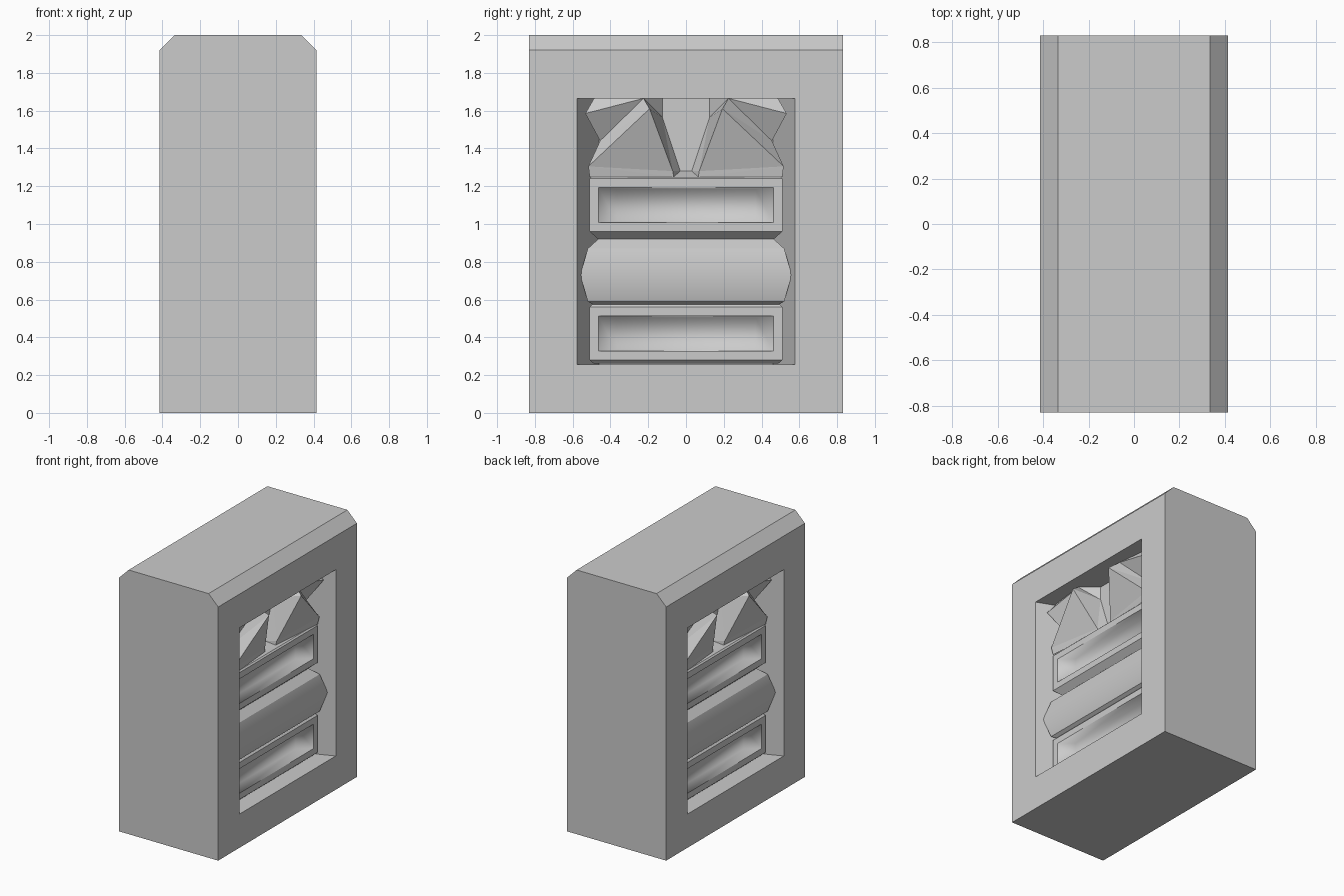
import bpy
import bmesh
import math

if "Cube" in bpy.data.objects:
    bpy.data.objects.remove(bpy.data.objects["Cube"], do_unlink=True)

grey = bpy.data.materials.new("plain_grey")
grey.use_nodes = True
colour = (0.6, 0.6, 0.6, 1)
grey.diffuse_color = colour
grey.node_tree.nodes["Principled BSDF"].inputs["Base Color"].default_value = colour


def finish(bm, name):
    """Turn a bmesh into a named object with the shared material."""
    mesh = bpy.data.meshes.new(name)
    bm.to_mesh(mesh)
    bm.free()
    mesh.materials.append(grey)
    obj = bpy.data.objects.new(name, mesh)
    bpy.context.scene.collection.objects.link(obj)
    return obj


def rectangle(bm, x, half, low, high):
    """Four corner vertices in a plane of constant x."""
    corners = ((-half, low), (half, low), (half, high), (-half, high))
    return [bm.verts.new((x, y, z)) for y, z in corners]


def bridge(bm, a, b):
    """Join two vertex loops with quads."""
    for i in range(len(a)):
        j = (i + 1) % len(a)
        bm.faces.new((a[i], a[j], b[j], b[i]))


WIDE, DEEP, SHOULDER, TOP = 0.415, 0.83, 1.92, 2.0
FLOOR, CEILING, BACK = 0.255, 1.665, 0.12


def make_body():
    """Chamfered block with a tapering niche in each broad side."""
    bm = bmesh.new()
    sides, ridges = [], []
    for s in (1, -1):
        outer = rectangle(bm, s * WIDE, DEEP, 0, SHOULDER)
        opening = rectangle(bm, s * WIDE, 0.577, FLOOR, CEILING)
        back = rectangle(bm, s * BACK, 0.46, FLOOR, CEILING)
        bridge(bm, outer, opening)
        bridge(bm, opening, back)
        bm.faces.new(back)
        ridge = [bm.verts.new((s * 0.335, y, TOP)) for y in (-DEEP, DEEP)]
        bm.faces.new((outer[3], outer[2], ridge[1], ridge[0]))
        sides.append(outer)
        ridges.append(ridge)
    (a, b), (p, q) = sides, ridges
    bm.faces.new((p[0], p[1], q[1], q[0]))
    bm.faces.new((a[0], a[1], b[1], b[0]))
    bm.faces.new((a[0], a[3], p[0], q[0], b[3], b[0]))
    bm.faces.new((a[1], a[2], p[1], q[1], b[2], b[1]))
    bmesh.ops.recalc_face_normals(bm, faces=bm.faces)
    return finish(bm, "body")


# Cross-section of the stacked bars, as (x, z)
BARS = [(BACK, 0.262), (0.29, 0.262), (0.31, 0.28), (0.31, 0.56), (0.295, 0.575),
        (0.32, 0.59), (0.36, 0.73), (0.32, 0.87), (0.265, 0.92), (0.31, 0.96),
        (0.31, 1.24), (0.30, 1.25), (BACK, 1.25)]


def make_bars(name):
    """Two slotted bars around a bulging one; the ends flare outward."""
    bm = bmesh.new()
    ends = [[bm.verts.new((x, s * (x + 0.2), z)) for x, z in BARS] for s in (-1, 1)]
    bridge(bm, *ends)
    for loop in ends:
        bm.faces.new(loop)
    bmesh.ops.recalc_face_normals(bm, faces=bm.faces)
    # bulging middle bar is smooth across its front
    for f in bm.faces:
        if len(f.verts) == 4 and min(v.co.x for v in f.verts) > 0.315:
            f.smooth = True
    # pockets in the two flat bars
    fronts = [f for f in bm.faces if f.normal.x > 0.99 and f.calc_area() > 0.1]
    bmesh.ops.inset_individual(bm, faces=fronts, thickness=0.067)
    result = bmesh.ops.inset_individual(bm, faces=fronts, thickness=0.012)
    for f in fronts + result["faces"]:
        f.smooth = True
    for v in {v for f in fronts for v in f.verts}:
        v.co.x -= 0.085
        v.co.y *= 0.81
    bm.normal_update()
    for e in bm.edges:
        if len(e.link_faces) == 2 and not all(f.smooth for f in e.link_faces):
            e.smooth = False
    return finish(bm, name)


# Half of the faceted crest, mirrored across y
CREST = {
    "outer": (0.32, 0.517, 1.305), "peak": (0.395, 0.193, 1.61),
    "inner": (0.275, 0.07, 1.28), "foot": (0.31, 0.51, 1.25),
    "heel": (0.27, 0.065, 1.25), "fold": (0.255, 0.455, 1.44),
    "tip": (0.345, 0.533, 1.585), "roof": (0.32, 0.225, CEILING),
    "corner": (0.29, 0.487, CEILING), "notch": (0.2, 0.125, 1.565),
    "low": (0.2, 0.03, 1.28), "mid_low": (0.2, 0, 1.28),
    "mid_notch": (0.2, 0, 1.565), "rise": (0.2, 0.125, CEILING),
    "mid_rise": (0.2, 0, CEILING), "mid_heel": (0.27, 0, 1.25),
    "back_top": (BACK, 0.32, CEILING), "back_low": (BACK, 0.32, 1.25),
}
FACETS = [
    "outer peak inner", "outer inner heel", "outer heel foot",
    "outer fold peak", "fold roof peak", "fold tip roof", "tip corner roof",
    "peak notch inner", "notch low inner", "inner low heel",
    "peak roof notch", "roof rise notch",
    "notch mid_notch mid_low low", "rise mid_rise mid_notch notch",
    "low mid_low mid_heel heel",
    "foot outer fold back_low", "back_low fold back_top",
    "fold tip corner back_top",
]


def make_crest(name):
    """Angular gem-like facets around a central wedge-shaped notch."""
    bm = bmesh.new()
    verts = {key: bm.verts.new(co) for key, co in CREST.items()}
    for facet in FACETS:
        bm.faces.new([verts[key] for key in facet.split()])
    bmesh.ops.recalc_face_normals(bm, faces=bm.faces)
    bm.normal_update()
    if sum(f.normal.x * f.calc_area() for f in bm.faces) < 0:
        bmesh.ops.reverse_faces(bm, faces=bm.faces)
    obj = finish(bm, name)
    mirror = obj.modifiers.new("mirror", "MIRROR")
    mirror.use_axis = (False, True, False)
    return obj


make_body()
for side, turn in (("left", 0), ("right", math.pi)):
    for part in (make_bars(side + "_bars"), make_crest(side + "_crest")):
        part.rotation_euler.z = turn
